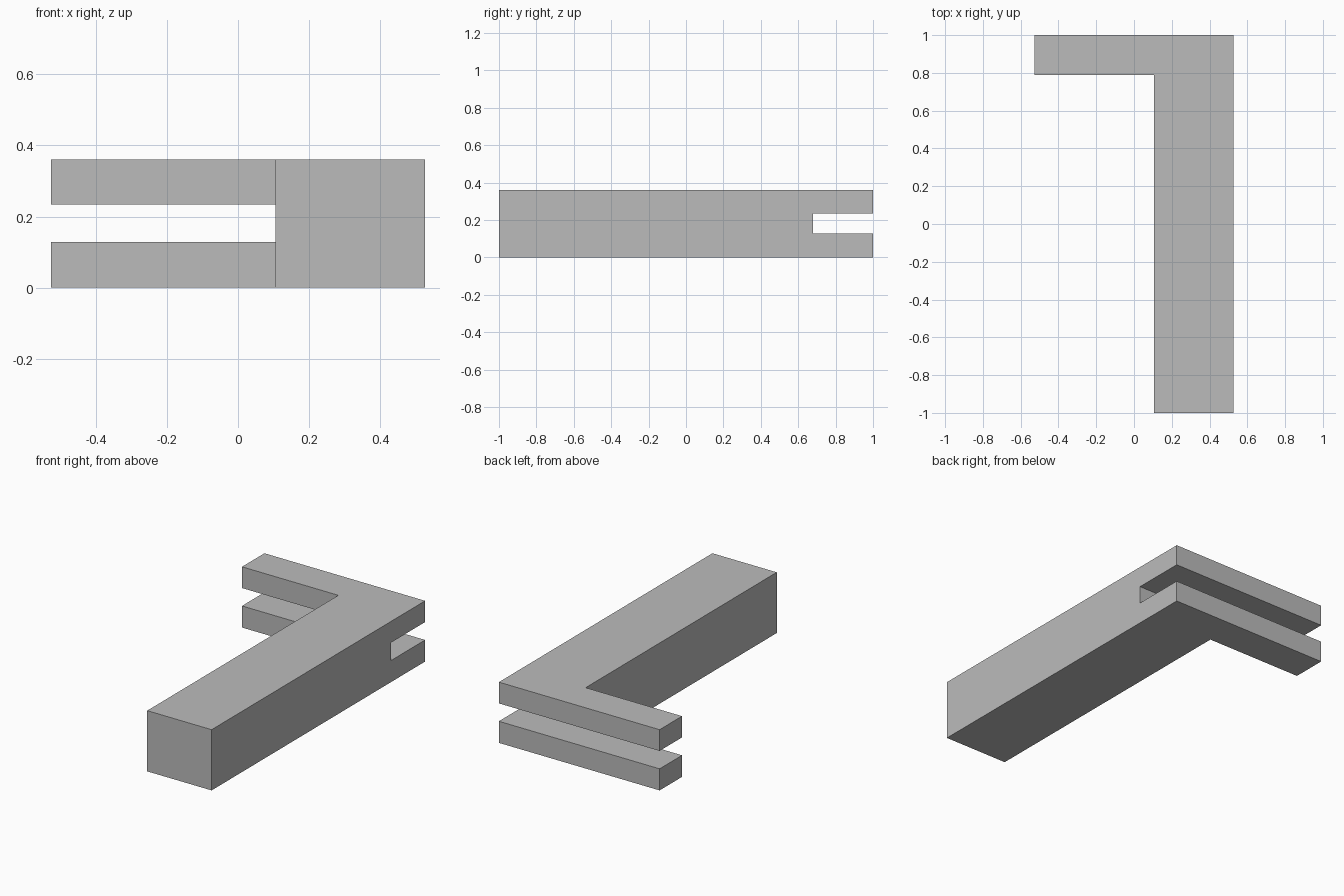
import bpy
import bmesh

old = bpy.data.objects.get("Cube")
if old:
    bpy.data.objects.remove(old, do_unlink=True)

HALF_X, HALF_Y, HEIGHT = 0.527, 1.0, 0.36
INNER_X, INNER_Y = 0.105, 0.79        # inside corner of the L
SLOT_Y, SLOT_LOW, SLOT_HIGH = 0.68, 0.128, 0.234

grey = bpy.data.materials.new("plain grey")
grey.use_nodes = True
colour = (0.5, 0.5, 0.5, 1)
grey.diffuse_color = colour
grey.node_tree.nodes["Principled BSDF"].inputs["Base Color"].default_value = colour


def prism(name, outline, low, high):
    """Extrude a flat outline upward into a solid."""
    bm = bmesh.new()
    face = bm.faces.new([bm.verts.new((x, y, low)) for x, y in outline])
    top = bmesh.ops.extrude_face_region(bm, geom=[face])["geom"]
    verts = [v for v in top if isinstance(v, bmesh.types.BMVert)]
    bmesh.ops.translate(bm, verts=verts, vec=(0, 0, high - low))
    bmesh.ops.recalc_face_normals(bm, faces=bm.faces)
    mesh = bpy.data.meshes.new(name)
    bm.to_mesh(mesh)
    bm.free()
    mesh.materials.append(grey)
    obj = bpy.data.objects.new(name, mesh)
    bpy.context.collection.objects.link(obj)
    return obj


# L-shaped bar with its arm along the back
bracket = prism("slotted_bracket", [
    (INNER_X, -HALF_Y), (HALF_X, -HALF_Y), (HALF_X, HALF_Y),
    (-HALF_X, HALF_Y), (-HALF_X, INNER_Y), (INNER_X, INNER_Y)], 0, HEIGHT)

# Slot that splits the arm and back end into two prongs
cutter = prism("slot_cutter", [
    (-1, SLOT_Y), (1, SLOT_Y), (1, 2), (-1, 2)], SLOT_LOW, SLOT_HIGH)
cutter.hide_render = True
cutter.hide_set(True)

slot = bracket.modifiers.new("slot", 'BOOLEAN')
slot.operation = 'DIFFERENCE'
slot.solver = 'EXACT'
slot.object = cutter
